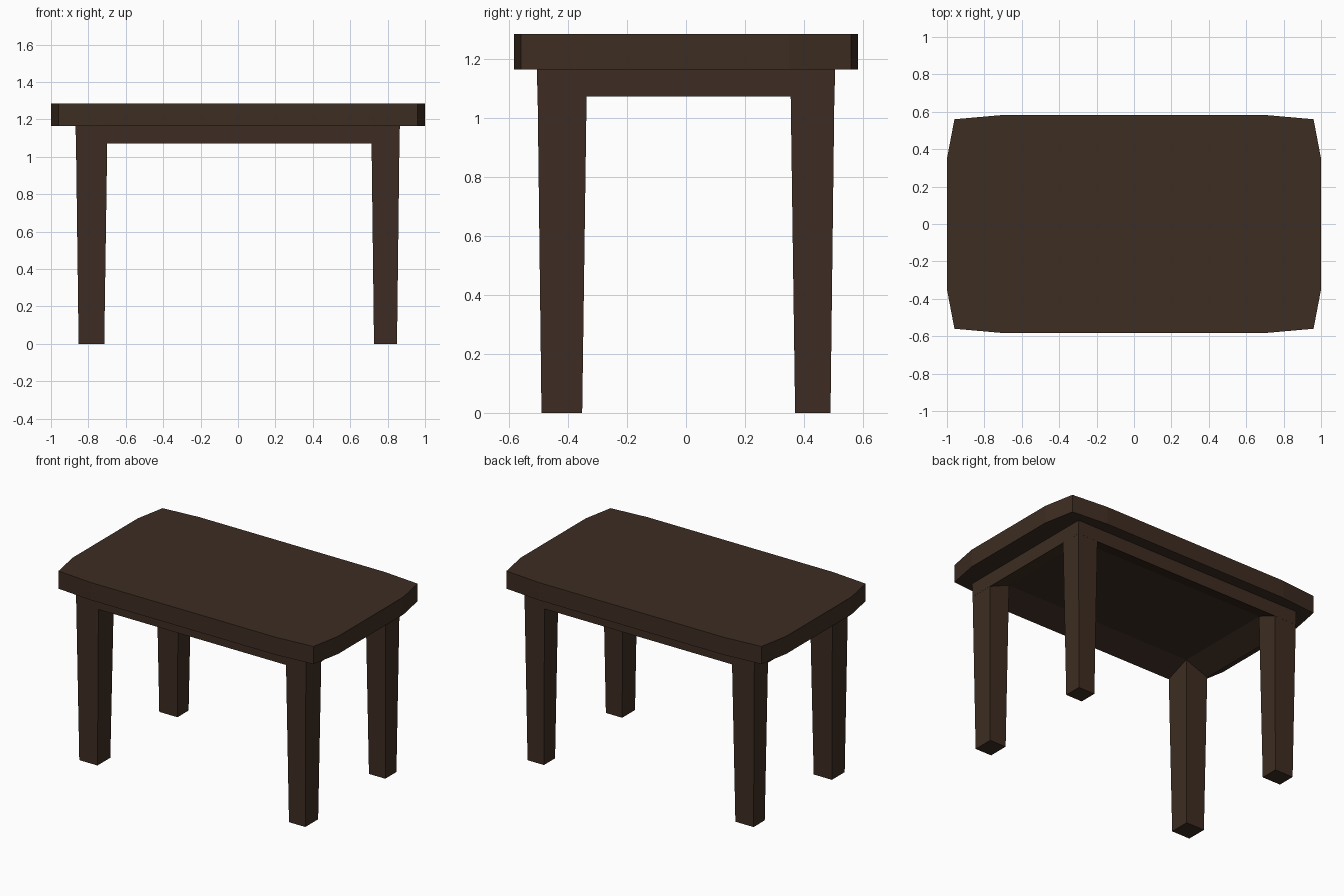
import bpy, bmesh

if "Cube" in bpy.data.objects:
    bpy.data.objects.remove(bpy.data.objects["Cube"])

wood = bpy.data.materials.new("dark_wood")
wood.diffuse_color = (0.047, 0.026, 0.016, 1)
wood.use_nodes = True
wood.node_tree.nodes["Principled BSDF"].inputs["Base Color"].default_value = wood.diffuse_color


def loft(name, rings):
    """Solid skinned through rings of points, capped at both ends."""
    bm = bmesh.new()
    loops = [[bm.verts.new(p) for p in ring] for ring in rings]
    for a, b in zip(loops, loops[1:]):
        n = len(a)
        for i in range(n):
            j = (i + 1) % n
            bm.faces.new((a[i], a[j], b[j], b[i]))
    bm.faces.new(loops[0])
    bm.faces.new(loops[-1])
    bmesh.ops.recalc_face_normals(bm, faces=bm.faces)
    mesh = bpy.data.meshes.new(name)
    bm.to_mesh(mesh)
    bm.free()
    mesh.materials.append(wood)
    obj = bpy.data.objects.new(name, mesh)
    bpy.context.collection.objects.link(obj)
    return obj


def rect(x0, x1, y0, y1, z):
    return [(x0, y0, z), (x1, y0, z), (x1, y1, z), (x0, y1, z)]


# Tabletop: slab with slightly bowed edges
corner = [(1.0, 0.35), (0.96, 0.56), (0.70, 0.583)]
outline = (corner
           + [(-x, y) for x, y in reversed(corner)]
           + [(-x, -y) for x, y in corner]
           + [(x, -y) for x, y in reversed(corner)])
loft("tabletop", [[(x, y, z) for x, y in outline] for z in (1.165, 1.285)])

# Apron: flush with the legs, underside sloping up to a shallow recess
loft("apron", [
    rect(-0.868, 0.865, -0.505, 0.505, 1.167),
    rect(-0.867, 0.864, -0.504, 0.504, 1.072),
    rect(-0.70, 0.715, -0.337, 0.355, 1.135),
])

# Legs: tapered, (inner, outer) extents at foot and at top
X = {"left": (-1, (0.715, 0.852), (0.698, 0.867)),
     "right": (1, (0.727, 0.85), (0.713, 0.864))}
Y = {"front": (-1, (0.352, 0.49), (0.336, 0.504)),
     "back": (1, (0.37, 0.49), (0.354, 0.504))}
for xn, (sx, *xs) in X.items():
    for yn, (sy, *ys) in Y.items():
        rings = [rect(sx * x[0], sx * x[1], sy * y[0], sy * y[1], z)
                 for x, y, z in zip(xs, ys, (0, 1.15))]
        loft(f"{yn}_{xn}_leg", rings)
